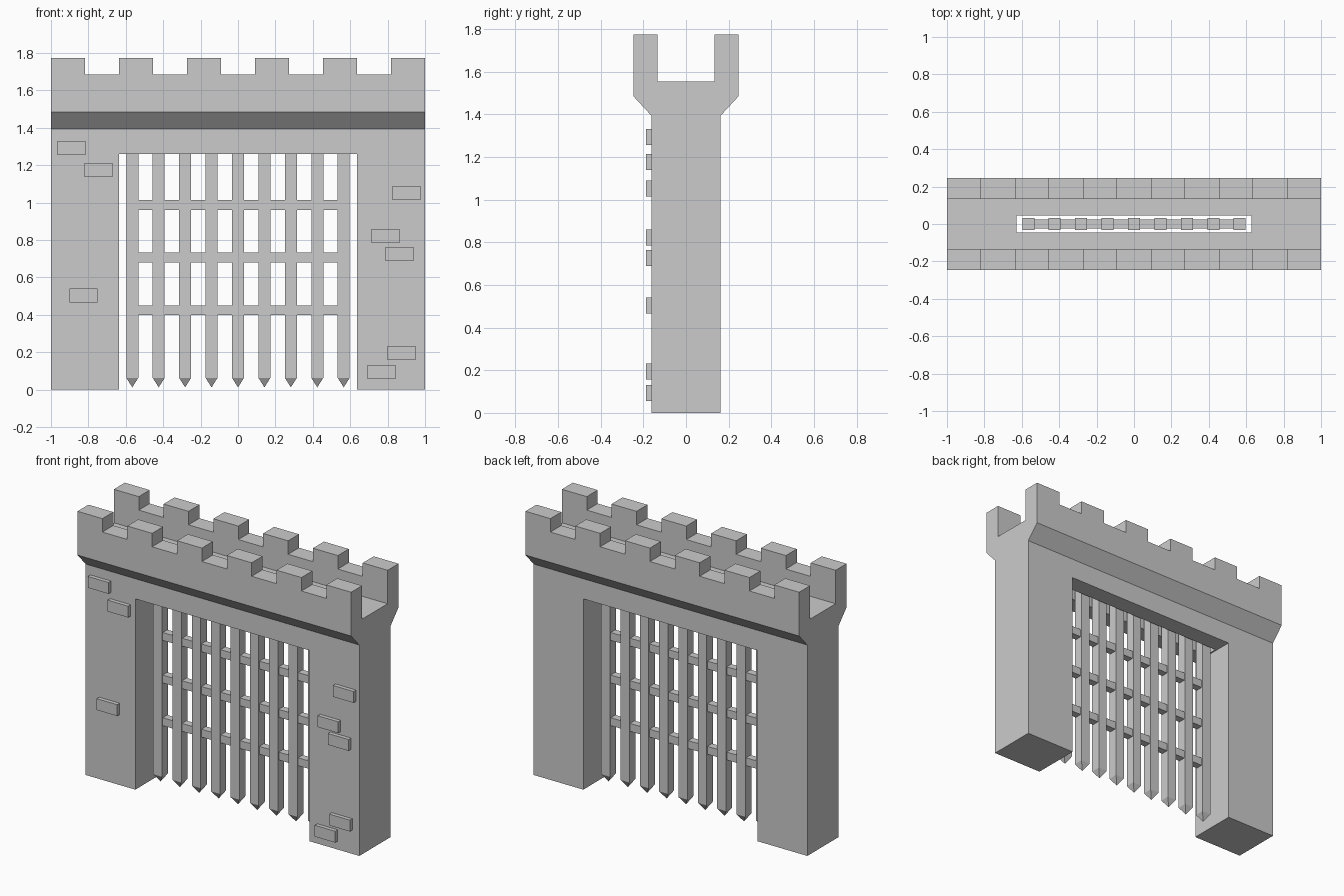
import bpy, bmesh

if "Cube" in bpy.data.objects:
    bpy.data.objects.remove(bpy.data.objects["Cube"])


def mesh_object(name, bm):
    bmesh.ops.recalc_face_normals(bm, faces=bm.faces)
    me = bpy.data.meshes.new(name)
    bm.to_mesh(me)
    bm.free()
    ob = bpy.data.objects.new(name, me)
    bpy.context.collection.objects.link(ob)
    return ob


def add_box(bm, x0, x1, y0, y1, z0, z1):
    vs = bmesh.ops.create_cube(bm, size=1)["verts"]
    for v in vs:
        v.co = (x0 if v.co.x < 0 else x1,
                y0 if v.co.y < 0 else y1,
                z0 if v.co.z < 0 else z1)


def cut(target, *bounds):
    bm = bmesh.new()
    add_box(bm, *bounds)
    cutter = mesh_object("cutter", bm)
    cutter.hide_render = True
    mod = target.modifiers.new("cut", 'BOOLEAN')
    mod.operation = 'DIFFERENCE'
    mod.solver = 'EXACT'
    mod.object = cutter
    bpy.context.view_layer.objects.active = target
    bpy.ops.object.modifier_apply(modifier=mod.name)
    bpy.data.objects.remove(cutter)


# Wall: mirrored cross-section with flared parapets and walkway, swept along x
half = [(0.162, 0), (0.162, 1.393), (0.247, 1.485), (0.247, 1.774),
        (0.133, 1.774), (0.133, 1.553)]
profile = half + [(-y, z) for y, z in reversed(half)]
bm = bmesh.new()
face = bm.faces.new([bm.verts.new((-1, y, z)) for y, z in profile])
ext = bmesh.ops.extrude_face_region(bm, geom=[face], use_keep_orig=True)
for g in ext["geom"]:
    if isinstance(g, bmesh.types.BMVert):
        g.co.x = 1
wall = mesh_object("gatehouse_wall", bm)

# Gateway opening and the slot the grille slides in
cut(wall, -0.637, 0.637, -0.5, 0.5, -0.2, 1.26)
cut(wall, -0.628, 0.628, -0.045, 0.045, 1.2, 1.65)

# Battlement gaps
step = 2 / 11
for i in range(1, 11, 2):
    cut(wall, -1 + i * step, -1 + (i + 1) * step, -0.5, 0.5, 1.685, 2)

# Portcullis vertical bars with pyramid spikes
w = 0.032
for i in range(9):
    cx = (i - 4) * 0.1413
    bm = bmesh.new()
    rings = [[bm.verts.new((cx + sx * w, sy * w, z))
              for sx, sy in ((-1, -1), (1, -1), (1, 1), (-1, 1))]
             for z in (0.063, 1.4)]
    tip = bm.verts.new((cx, 0, 0.012))
    lo, hi = rings
    bm.faces.new(hi)
    for k in range(4):
        n = (k + 1) % 4
        bm.faces.new((lo[k], lo[n], hi[n], hi[k]))
        bm.faces.new((lo[n], lo[k], tip))
    mesh_object("portcullis_bar", bm)

# Portcullis cross bars
for z in (0.424, 0.706, 0.987):
    bm = bmesh.new()
    add_box(bm, -0.565, 0.565, -0.024, 0.024, z - 0.026, z + 0.026)
    mesh_object("portcullis_cross_bar", bm)

# Raised bricks scattered on the front
for x, z in [(-0.89, 1.293), (-0.746, 1.175), (-0.826, 0.503), (0.901, 1.052),
             (0.789, 0.822), (0.864, 0.725), (0.874, 0.195), (0.767, 0.093)]:
    bm = bmesh.new()
    add_box(bm, x - 0.075, x + 0.075, -0.188, -0.155, z - 0.0375, z + 0.0375)
    mesh_object("raised_brick", bm)
